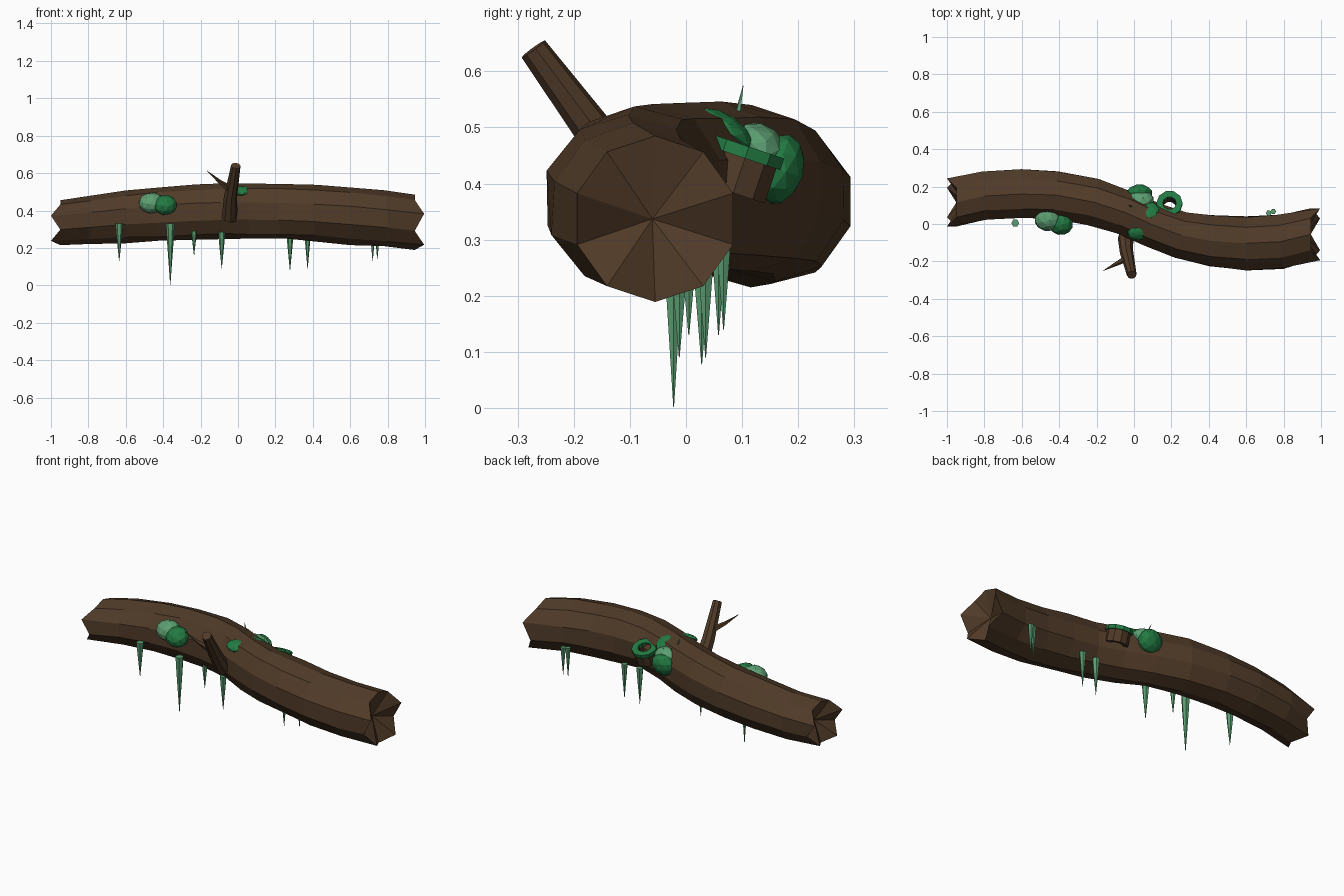
import bpy, bmesh, math, random
from mathutils import Vector, Matrix

if "Cube" in bpy.data.objects:
    bpy.data.objects.remove(bpy.data.objects["Cube"])

random.seed(4)


def material(name, rgb):
    m = bpy.data.materials.new(name)
    m.diffuse_color = (*rgb, 1)
    m.use_nodes = True
    m.node_tree.nodes["Principled BSDF"].inputs["Base Color"].default_value = m.diffuse_color
    return m


BARK = material("bark brown", (0.080, 0.043, 0.021))
MOSS = material("moss green", (0.016, 0.195, 0.055))
PALE = material("pale moss green", (0.105, 0.34, 0.165))


def finish(name, bm, mat):
    bmesh.ops.recalc_face_normals(bm, faces=bm.faces)
    me = bpy.data.meshes.new(name)
    bm.to_mesh(me)
    bm.free()
    me.materials.append(mat)
    ob = bpy.data.objects.new(name, me)
    bpy.context.collection.objects.link(ob)
    return ob


def loft(bm, rings):
    for a, b in zip(rings, rings[1:]):
        n = len(a)
        for i in range(n):
            bm.faces.new((a[i], a[(i + 1) % n], b[(i + 1) % n], b[i]))


def fan(bm, ring, centre):
    c = bm.verts.new(centre)
    for i in range(len(ring)):
        bm.faces.new((ring[i], ring[(i + 1) % len(ring)], c))


def spike(name, points, mat, sides):
    """Tapered rod through (position, radius) points."""
    bm = bmesh.new()
    axis = (Vector(points[-1][0]) - Vector(points[0][0])).normalized()
    rot = axis.to_track_quat('Z', 'Y')
    rings = []
    for p, r in points:
        rings.append([bm.verts.new(Vector(p) + rot @ Vector((
            r * math.cos(math.tau * i / sides), r * math.sin(math.tau * i / sides), 0)))
            for i in range(sides)])
    loft(bm, rings)
    fan(bm, rings[0], points[0][0])
    fan(bm, rings[-1], points[-1][0])
    return finish(name, bm, mat)


# Curved log with splintered, recessed ends: x, y, z, half width, half height
PATH = [(-0.95, .115, .335, .135, .12), (-0.80, .150, .350, .133, .128),
        (-0.60, .160, .368, .135, .137), (-0.42, .155, .380, .130, .143),
        (-0.22, .118, .391, .128, .147), (-0.05, .063, .396, .124, .148),
        (0.10, -.005, .397, .124, .147), (0.25, -.060, .395, .128, .146),
        (0.42, -.092, .388, .140, .150), (0.60, -.103, .374, .146, .152),
        (0.78, -.095, .357, .147, .150), (0.945, -.055, .337, .146, .148)]
SIDES = 10
bm = bmesh.new()
rings = []
last = len(PATH) - 1
for k, (x, y, z, ry, rz) in enumerate(PATH):
    p, q = PATH[max(k - 1, 0)], PATH[min(k + 1, last)]
    t = Vector((q[0] - p[0], q[1] - p[1], 0)).normalized()
    end = k in (0, last)
    if end:
        t = Vector((1, 0, 0))
    side = Vector((-t.y, t.x, 0))
    ring = []
    for i in range(SIDES):
        a = math.pi / 2 + math.tau * i / SIDES
        f = 1 + (0 if end else random.uniform(-.02, .05))
        v = Vector((x, y, z)) + side * (math.cos(a) * ry * f) + Vector((0, 0, math.sin(a) * rz * f))
        if end and i % 2 == 0 and i:
            v.x += 0.05 if k else -0.05
        ring.append(bm.verts.new(v))
    rings.append(ring)
loft(bm, rings)
fan(bm, rings[0], (-0.91, .12, .338))
fan(bm, rings[-1], (0.905, -.06, .337))
finish("log", bm, BARK)

# Broken branch and twig
spike("branch", [((-.045, -.07, .36), .042), ((-.04, -.15, .475), .036),
                 ((-.012, -.272, .64), .026)], BARK, 8)
spike("twig", [((-.035, -.18, .51), .02), ((-.10, -.215, .555), .011),
               ((-.165, -.25, .612), .001)], BARK, 5)


# Hollow knot stub with mossy rim
def tube(name, r_out, r_in, h0, h1, mat):
    bm = bmesh.new()
    m = Matrix.Translation((.19, .105, .445)) @ \
        Vector((0, .32, .95)).to_track_quat('Z', 'Y').to_matrix().to_4x4()
    rings = [[bm.verts.new(m @ Vector((r * math.cos(math.tau * i / 10),
                                       r * math.sin(math.tau * i / 10), h)))
              for i in range(10)]
             for r, h in ((r_out, h0), (r_out, h1), (r_in, h1), (r_in, h0))]
    loft(bm, rings + rings[:1])
    finish(name, bm, mat)


tube("knot_stub", .062, .036, -.065, .005, BARK)
tube("knot_moss_rim", .07, .036, .0, .022, MOSS)

# Moss clumps: centre, radii, tilt about x, colour
CLUMPS = [((-.46, .02, .44), (.072, .06, .055), .6, PALE),
          ((-.39, -.002, .43), (.065, .06, .052), .6, MOSS),
          ((.03, .165, .425), (.07, .045, .065), -.3, MOSS),
          ((.035, .13, .46), (.072, .055, .045), -.7, PALE),
          ((.075, .07, .495), (.062, .06, .027), -.6, MOSS),
          ((.02, -.05, .505), (.055, .04, .02), .5, MOSS)]
for n, (c, r, tilt, mat) in enumerate(CLUMPS):
    bm = bmesh.new()
    bmesh.ops.create_icosphere(
        bm, subdivisions=2, radius=1,
        matrix=Matrix.Translation(c) @ Matrix.Rotation(tilt, 4, 'X') @ Matrix.Diagonal((*r, 1)))
    finish(f"moss_clump_{n + 1}", bm, mat)

# Grass blades on the moss
for n, (a, b, r) in enumerate([((0, .085, .49), (-.03, .102, .575), .009),
                               ((.04, .13, .49), (.05, .142, .51), .004),
                               ((.01, .12, .49), (.0, .13, .515), .004),
                               ((-.45, .02, .48), (-.455, .02, .505), .004)]):
    spike(f"grass_blade_{n + 1}", [(a, r), (b, .0005)], PALE, 4)

# Hanging moss strands: x, y, top z, tip z, radius
STRANDS = [(-.635, .005, .33, .13, .021), (-.362, -.022, .33, .002, .023),
           (-.235, .03, .29, .16, .015), (-.087, -.012, .285, .09, .019),
           (.278, .028, .29, .078, .02), (.372, .035, .29, .09, .018),
           (.72, .058, .30, .13, .015), (.745, .067, .30, .14, .015)]
for n, (x, y, top, tip, r) in enumerate(STRANDS):
    spike(f"hanging_moss_{n + 1}", [((x, y, top), r), ((x, y, top - .3 * (top - tip)), r * .75),
                                    ((x, y, tip), .0008)], PALE, 6)
